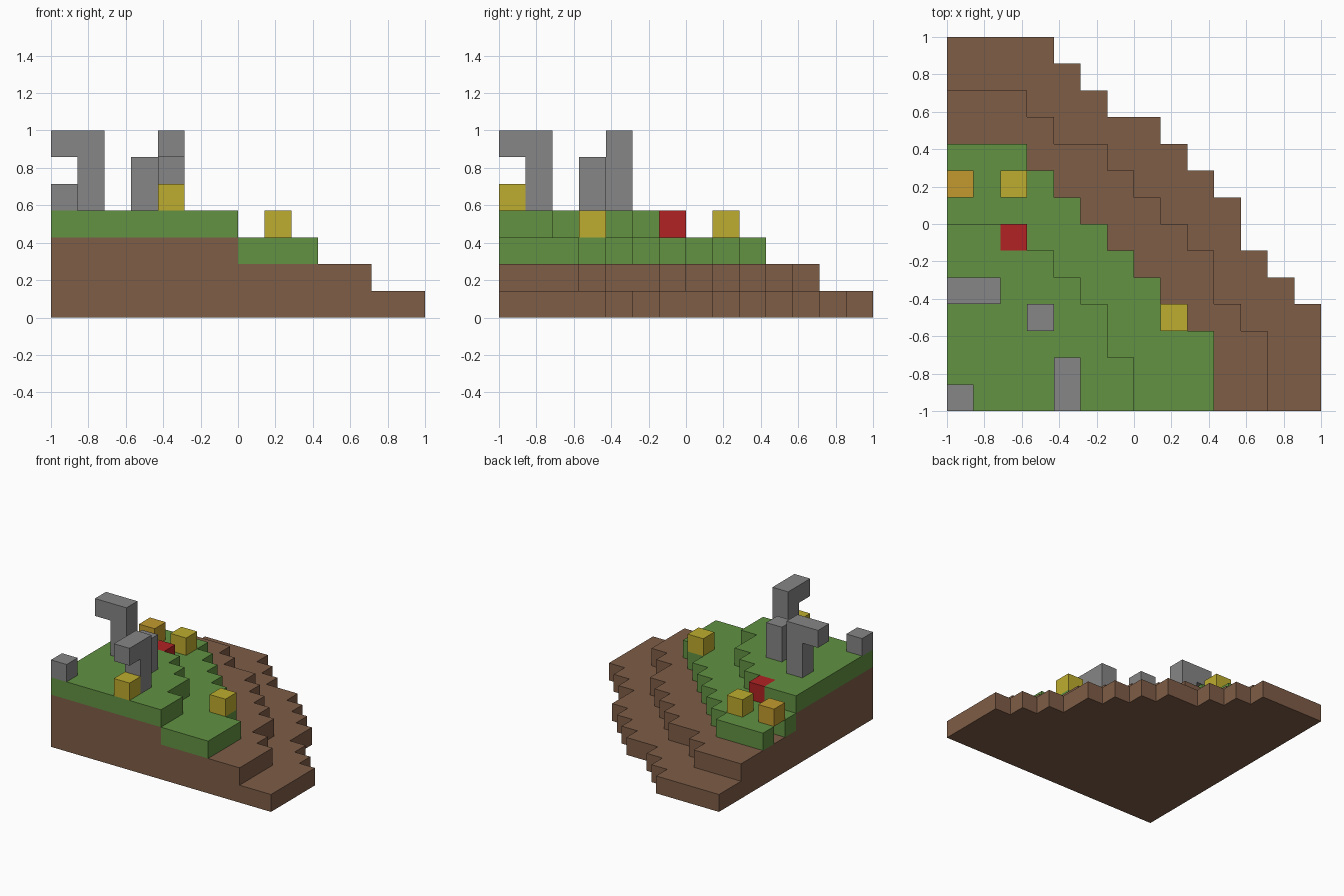
import bpy
import bmesh
from mathutils import Vector

# Remove the default cube
if "Cube" in bpy.data.objects:
    bpy.data.objects.remove(bpy.data.objects["Cube"], do_unlink=True)

GRID = 14
S = 2 / GRID  # block size


def material(name, rgb):
    """Flat material from an 8-bit display colour, converted to linear."""
    srgb = [c / 255 for c in rgb]
    lin = [c / 12.92 if c < 0.04 else ((c + 0.055) / 1.055) ** 2.4 for c in srgb]
    mat = bpy.data.materials.new(name)
    mat.use_nodes = True
    mat.diffuse_color = (*lin, 1)
    mat.node_tree.nodes["Principled BSDF"].inputs["Base Color"].default_value = (*lin, 1)
    return mat


soil = material("soil brown", (126, 93, 71))
grass = material("grass green", (98, 146, 66))
stone = material("stone grey", (134, 134, 134))
yellow = material("yellow", (190, 172, 46))
orange = material("orange", (194, 154, 46))
red = material("red", (178, 34, 36))


def blocks(name, cells, mat):
    """One closed mesh around a set of grid cells, with flat areas merged."""
    cells = set(cells)
    bm = bmesh.new()
    for cell in cells:
        for axis in range(3):
            for side in (-1, 1):
                step = Vector((0, 0, 0))
                step[axis] = side
                if tuple(int(a + b) for a, b in zip(cell, step)) in cells:
                    continue
                u, v = Vector((0, 0, 0)), Vector((0, 0, 0))
                u[(axis + 1) % 3] = 0.5
                v[(axis + 2) % 3] = 0.5 * side
                mid = Vector(cell) + Vector((0.5, 0.5, 0.5)) + step / 2
                ring = (mid - u - v, mid + u - v, mid + u + v, mid - u + v)
                bm.faces.new([bm.verts.new(p * S - Vector((1, 1, 0))) for p in ring])
    bmesh.ops.remove_doubles(bm, verts=bm.verts, dist=S / 100)
    bmesh.ops.dissolve_limit(bm, angle_limit=0.01, verts=bm.verts, edges=bm.edges)
    mesh = bpy.data.meshes.new(name)
    bm.to_mesh(mesh)
    bm.free()
    mesh.materials.append(mat)
    obj = bpy.data.objects.new(name, mesh)
    bpy.context.collection.objects.link(obj)
    return obj


def terrace(widths, level):
    """Cells of one stepped layer: row widths from the front to the back."""
    return {(i, j, level) for j, w in enumerate(widths) for i in range(w)}


def column(i, j, bottom, top):
    return {(i, j, k) for k in range(bottom, top + 1)}


# Stepped hillside layers
base = terrace([14, 14, 14, 14, 13, 12, 11, 11, 10, 9, 8, 6, 5, 4], 0)
lower = terrace([12, 12, 12, 11, 10, 10, 9, 8, 7, 6, 4, 3], 1)
middle = terrace([10, 10, 10, 9, 8, 7, 6, 5, 4, 3], 2)
upper = terrace([7, 7, 6, 6, 5, 4, 3], 3)

# Soil stays under the upper terrace; grass covers the exposed part
covered = {(i, j, 2) for i, j, k in upper}
notch = {(0, 8, 2)}
red_spot = {(2, 6, 3)}
blocks("hill_base", base, soil)
blocks("hill_lower_terrace", lower, soil)
blocks("hill_core", covered, soil)
blocks("grass_lower_terrace", middle - covered - notch, grass)
blocks("grass_upper_terrace", upper - red_spot, grass)

# Stones and hooked pillars
blocks("stone_block", column(0, 0, 4, 4), stone)
blocks("short_pillar", column(3, 3, 4, 5), stone)
blocks("front_hooked_pillar", column(4, 1, 4, 6) | {(4, 0, 6)}, stone)
blocks("side_hooked_pillar", column(1, 4, 4, 6) | {(0, 4, 6)}, stone)

# Coloured blocks
blocks("yellow_block_front", {(4, 0, 4)}, yellow)
blocks("yellow_block_slope", {(8, 3, 3)}, yellow)
blocks("yellow_block_back", {(2, 8, 3)}, yellow)
blocks("orange_block", {(0, 8, 3)}, orange)
blocks("red_block", red_spot, red)
